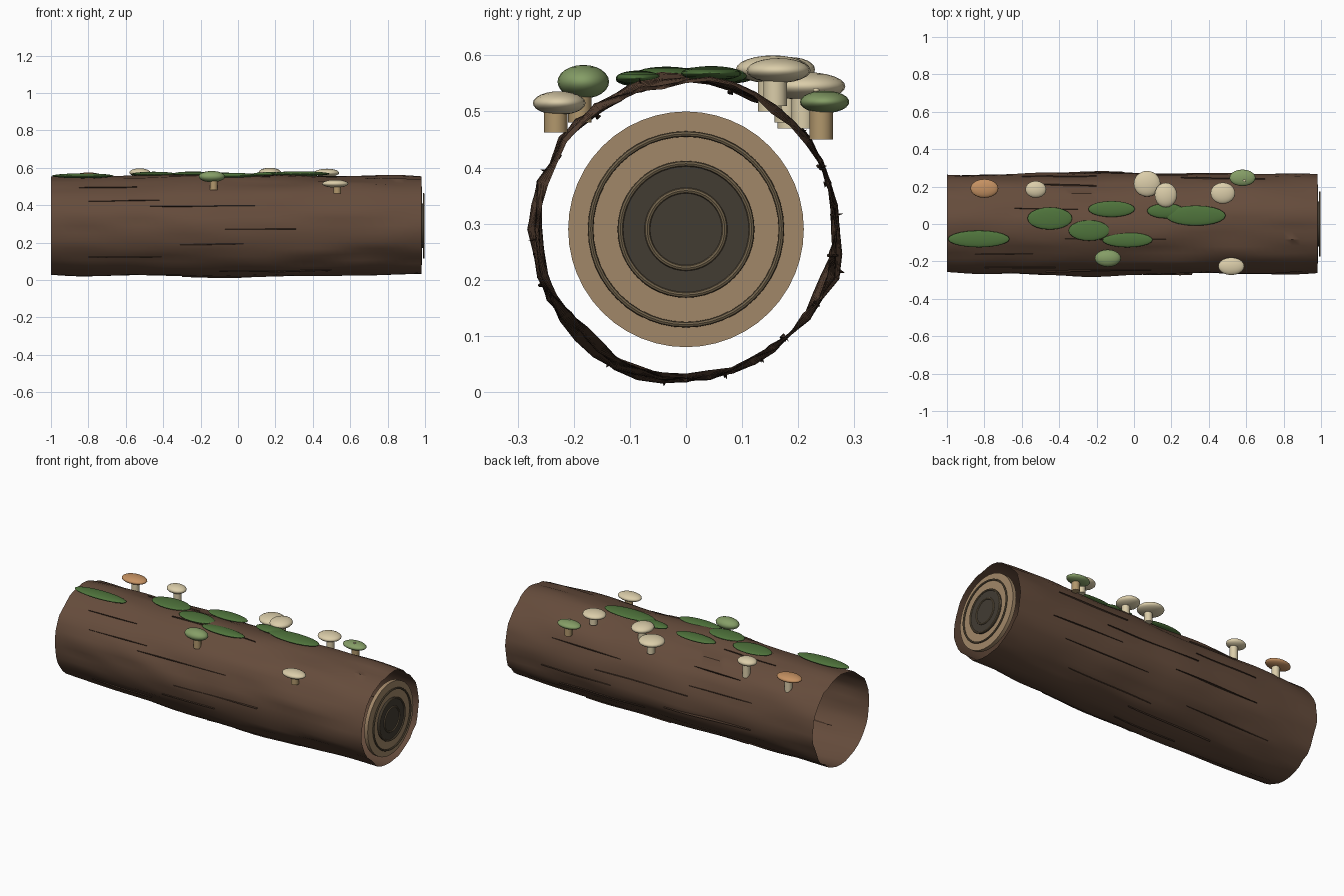
import bpy, bmesh, math, random
from mathutils import Vector, noise

if "Cube" in bpy.data.objects:
    bpy.data.objects.remove(bpy.data.objects["Cube"])

random.seed(4)
CZ = 0.29  # height of the log axis


def mat(name, r, g, b):
    m = bpy.data.materials.new(name)
    m.diffuse_color = tuple((c / 255) ** 2.2 for c in (r, g, b)) + (1,)
    m.use_nodes = True
    m.node_tree.nodes["Principled BSDF"].inputs["Base Color"].default_value = m.diffuse_color
    return m


BARK = mat("bark", 101, 77, 62)
CRACK = mat("crack", 68, 52, 42)
WOOD = mat("wood", 160, 134, 104)
CORE = mat("core", 68, 62, 54)
RING = mat("ring", 112, 98, 76)
MOSS = mat("moss", 80, 115, 62)
CREAM = mat("cream", 218, 204, 168)
TAN = mat("tan", 176, 150, 108)
ORANGE = mat("orange", 196, 144, 98)
GREEN = mat("green", 132, 156, 102)


def finish(o, name, m):
    o.name = name
    o.data.materials.append(m)
    for p in o.data.polygons:
        p.use_smooth = True
    bpy.context.view_layer.objects.active = o
    o.select_set(True)
    bpy.ops.object.shade_smooth_by_angle(angle=math.radians(40))
    o.select_set(False)
    return o


def radius(x, a):
    p = Vector((x * 1.6, math.cos(a) * 2.0, math.sin(a) * 2.0))
    q = Vector((x * 3, math.cos(a) * 6, math.sin(a) * 6))
    r = 0.260 + 0.012 * math.cos(x * math.pi / 2)
    return min(r + 0.013 * noise.noise(p) + 0.012 * noise.noise(q), 0.288)


def surf(x, a, off=0.0):
    r = radius(x, a) + off
    return Vector((x, math.cos(a) * r, CZ + math.sin(a) * r))


def from_bm(bm, name, m):
    me = bpy.data.meshes.new(name)
    bmesh.ops.recalc_face_normals(bm, faces=bm.faces[:])
    bm.to_mesh(me)
    bm.free()
    o = bpy.data.objects.new(name, me)
    bpy.context.collection.objects.link(o)
    return finish(o, name, m)


def ellipsoid(name, loc, size, m):
    bpy.ops.mesh.primitive_uv_sphere_add(segments=20, ring_count=12, location=loc)
    bpy.context.object.scale = size
    return finish(bpy.context.object, name, m)


def cylinder(name, loc, r, h, m, along_x=False, n=14):
    rot = (0, math.pi / 2, 0) if along_x else (0, 0, 0)
    bpy.ops.mesh.primitive_cylinder_add(vertices=n, radius=r, depth=h, location=loc, rotation=rot)
    return finish(bpy.context.object, name, m)


# open bark tube
N, RINGS = 40, 44
bm = bmesh.new()
loops = [[bm.verts.new(surf(-1 + 1.98 * i / RINGS, 2 * math.pi * j / N)) for j in range(N)]
         for i in range(RINGS + 1)]
for A, B in zip(loops, loops[1:]):
    for j in range(N):
        k = (j + 1) % N
        bm.faces.new((A[j], A[k], B[k], B[j]))
from_bm(bm, "bark_log", BARK)

# cut end: wood disc, dark core, growth rings
cylinder("cut_face", (0.972, 0, CZ), 0.21, 0.022, WOOD, True, 48)
cylinder("dark_core", (0.982, 0, CZ), 0.12, 0.02, CORE, True, 40)
for r in (0.17, 0.117, 0.069):
    bpy.ops.mesh.primitive_torus_add(major_radius=r, minor_radius=0.005, major_segments=48,
                                     minor_segments=8, location=(0.993, 0, CZ),
                                     rotation=(0, math.pi / 2, 0))
    finish(bpy.context.object, "growth_ring", RING)

# thin bark ridges following the surface: x start, x end, angle in degrees
ridges = [(-.85, -.54, 128), (-.47, .09, 157), (-.22, .31, 184), (-.31, .03, 201),
          (-.8, -.41, 219), (-.3, .1, 262), (-.64, -.3, 72), (-.5, -.2, 40),
          (-.37, .17, 107), (-.8, -.42, 150), (-.1, .5, 240), (.1, .65, 330),
          (-.6, -.05, 345), (-.2, .4, 5), (-.6, -.2, 18), (.25, .7, 25),
          (-.75, -.2, 312), (0, .55, 300), (-.45, .1, 285), (.3, .75, 350)]
for x0, x1, deg in ridges:
    a0, drift = math.radians(deg), random.uniform(-.03, .03)
    bm = bmesh.new()
    rows = []
    for i in range(9):
        t = i / 8
        x, a = x0 + (x1 - x0) * t, a0 + drift * (t - .5)
        w = 0.02 * (0.35 + math.sin(math.pi * t) * 0.65)
        rows.append([bm.verts.new(surf(x, a + da, off))
                     for da, off in ((-w, -.006), (0, .005), (w, -.006))])
    for A, B in zip(rows, rows[1:]):
        for j in range(3):
            k = (j + 1) % 3
            bm.faces.new((A[j], A[k], B[k], B[j]))
    bm.faces.new(rows[0])
    bm.faces.new(rows[-1])
    from_bm(bm, "bark_ridge", CRACK)

# moss pads: x, y, half length, half width, z
for x, y, rx, ry, z in [(-.83, -.08, .165, .045, .557), (-.45, .03, .12, .06, .566),
                        (-.24, -.035, .11, .055, .567), (-.12, .08, .125, .043, .563),
                        (-.035, -.085, .135, .04, .560), (.17, .07, .1, .04, .564),
                        (.33, .045, .16, .054, .568)]:
    ellipsoid("moss_pad", (x, y, z), (rx, ry, .013), MOSS)

# mushrooms: x, y, z of cap, cap half sizes, stem bottom, colours
for x, y, z, rx, ry, rz, zb, cap, stem in [
        (-.80, .19, .555, .075, .05, .02, .47, ORANGE, CREAM),
        (-.525, .185, .575, .056, .045, .022, .48, CREAM, CREAM),
        (.07, .215, .545, .072, .069, .025, .47, CREAM, CREAM),
        (.17, .155, .575, .06, .066, .025, .50, CREAM, CREAM),
        (.475, .165, .573, .066, .057, .022, .51, CREAM, CREAM),
        (.58, .247, .517, .07, .044, .02, .45, GREEN, TAN),
        (-.14, -.183, .553, .07, .046, .03, .48, GREEN, TAN),
        (.52, -.226, .515, .07, .047, .021, .463, CREAM, TAN)]:
    cylinder("mushroom_stem", (x + .01, y - .006, (z + zb) / 2), .021, z - zb, stem)
    ellipsoid("mushroom_cap", (x, y, z), (rx, ry, rz), cap)
ellipsoid("cap_wart", (.59, .232, .538), (.007, .006, .004), CREAM)
